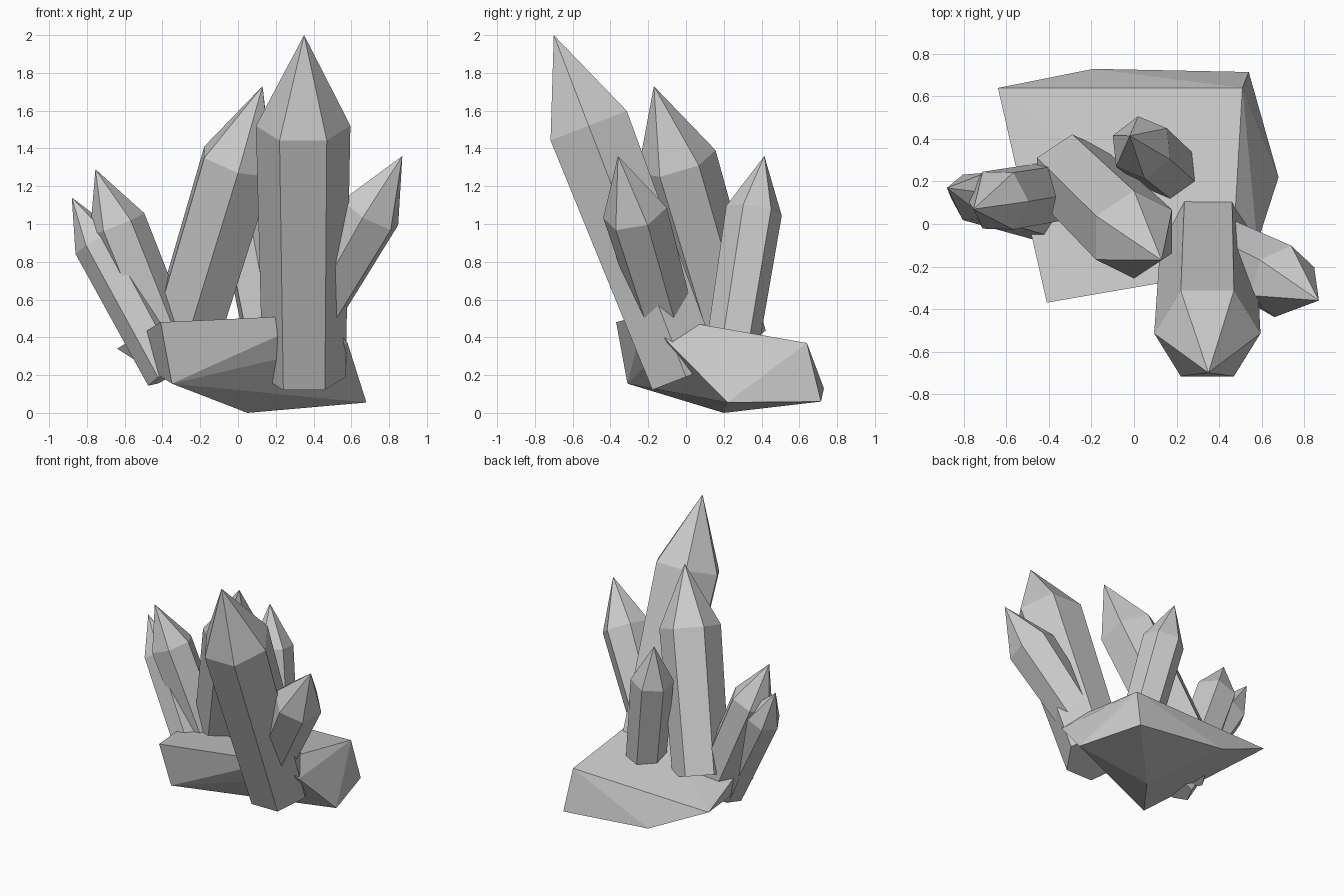
import bpy, bmesh, math
from mathutils import Vector

cube = bpy.data.objects.get("Cube")
if cube:
    bpy.data.objects.remove(cube, do_unlink=True)

# Single stone colour
grey = bpy.data.materials.new("stone_grey")
grey.use_nodes = True
grey.diffuse_color = (0.6, 0.6, 0.6, 1)
for node in grey.node_tree.nodes:
    if node.type == 'BSDF_PRINCIPLED':
        node.inputs["Base Color"].default_value = (0.6, 0.6, 0.6, 1)


def finish(name, bm):
    bmesh.ops.recalc_face_normals(bm, faces=bm.faces)
    mesh = bpy.data.meshes.new(name)
    bm.to_mesh(mesh)
    bm.free()
    mesh.materials.append(grey)
    obj = bpy.data.objects.new(name, mesh)
    bpy.context.collection.objects.link(obj)
    return obj


def crystal(name, base, shoulder, tip, r_base, r_shoulder, phase=0):
    """Six-sided shaft from base to shoulder, closed by a pointed tip."""
    base, shoulder, tip = Vector(base), Vector(shoulder), Vector(tip)
    axis = (shoulder - base).normalized()
    u = (Vector((1, 0, 0)) - axis * axis.x).normalized()
    v = axis.cross(u)
    bm = bmesh.new()

    def ring(centre, radius):
        angles = [math.radians(phase + 60 * i) for i in range(6)]
        return [bm.verts.new(centre + radius * (u * math.cos(a) + v * math.sin(a)))
                for a in angles]

    low, high = ring(base, r_base), ring(shoulder, r_shoulder)
    point = bm.verts.new(tip)
    bm.faces.new(low)
    for i in range(6):
        j = (i + 1) % 6
        bm.faces.new((low[i], low[j], high[j], high[i]))
        bm.faces.new((high[i], high[j], point))
    return finish(name, bm)


# Faceted rock: convex block with a flat sloping top and a keeled underside
corners = [
    (-0.41, -0.37, 0.48), (0.46, -0.22, 0.52), (0.58, -0.09, 0.37),
    (0.51, 0.64, 0.37), (-0.64, 0.64, 0.34),
    (-0.35, -0.31, 0.155), (0.05, 0.20, 0.0), (0.68, 0.22, 0.055),
    (0.54, 0.715, 0.06), (-0.19, 0.73, 0.13),
]
bm = bmesh.new()
for corner in corners:
    bm.verts.new(corner)
bmesh.ops.convex_hull(bm, input=bm.verts)
finish("rock_base", bm)

# Crystals growing out of the rock
crystal("main_crystal", (0.35, -0.0, 0.19), (0.345, -0.515, 1.52),
        (0.35, -0.70, 2.0), 0.22, 0.25)
crystal("middle_crystal", (-0.29, 0.23, 0.38), (0.0, -0.05, 1.33),
        (0.13, -0.17, 1.73), 0.2, 0.215, 30)
crystal("left_side_crystal", (0.35, -0.09, 0.45), (0.70, -0.27, 1.06),
        (0.87, -0.36, 1.36), 0.15, 0.175, 15)
crystal("back_crystal", (0.165, 0.25, 0.38), (0.035, 0.36, 1.07),
        (-0.02, 0.415, 1.36), 0.14, 0.15, 36)
crystal("right_side_crystal", (-0.34, 0.16, 0.25), (-0.64, 0.11, 1.0),
        (-0.755, 0.07, 1.29), 0.15, 0.155)
crystal("right_outer_crystal", (-0.37, 0.02, 0.2), (-0.75, 0.13, 0.9),
        (-0.88, 0.17, 1.14), 0.12, 0.125)
